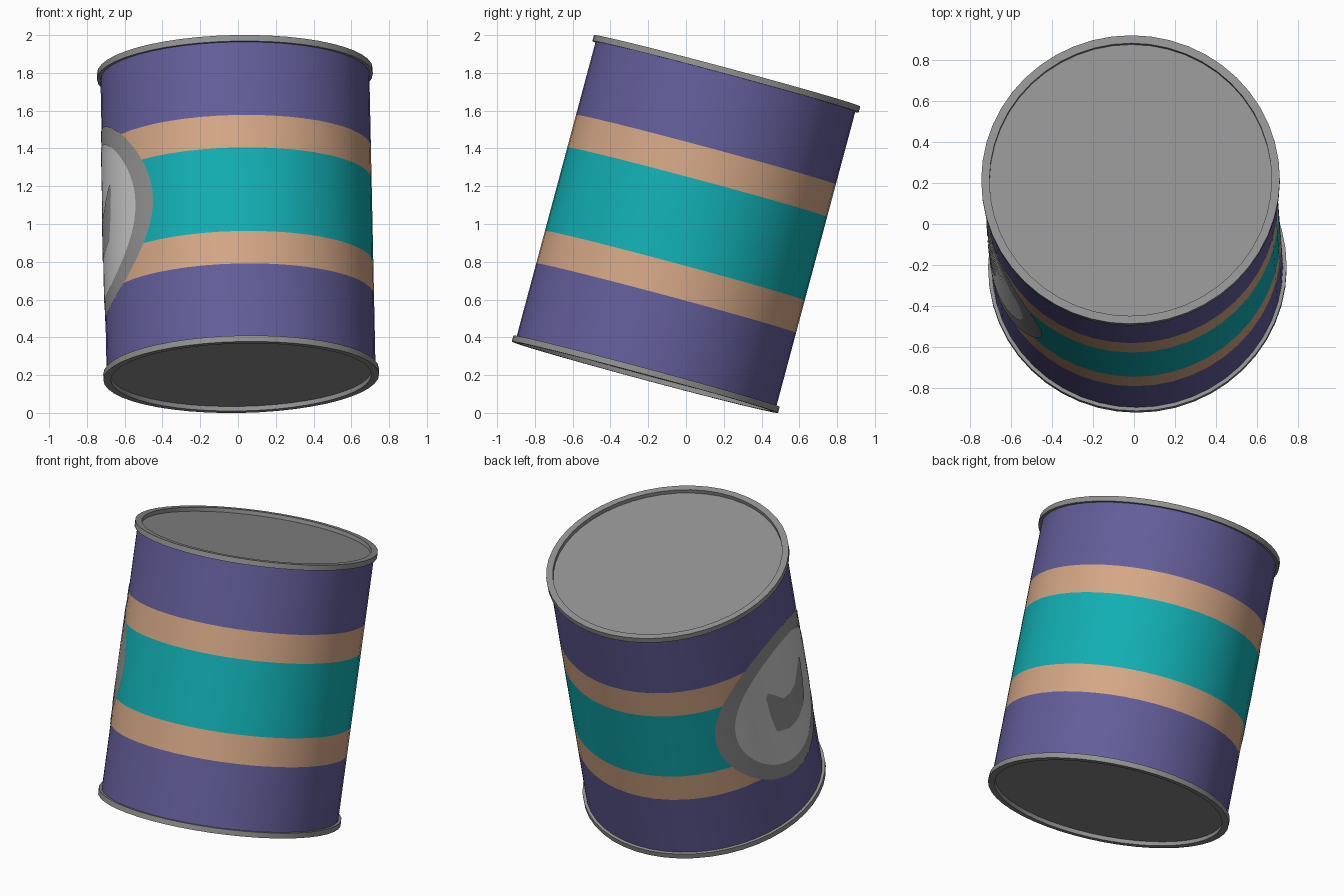
import bpy, bmesh, math
from mathutils import Matrix

if "Cube" in bpy.data.objects:
    bpy.data.objects.remove(bpy.data.objects["Cube"])

SIDES = 48
R = 0.712                      # body radius
# whole can leans back 15 degrees and very slightly to the left
TILT = (Matrix.Translation((0, 0, 1.0)) @ Matrix.Rotation(math.radians(-1.2), 4, 'Y')
        @ Matrix.Rotation(math.radians(-15), 4, 'X'))


def material(name, rgb):
    m = bpy.data.materials.new(name)
    m.diffuse_color = (*rgb, 1)
    m.use_nodes = True
    m.node_tree.nodes["Principled BSDF"].inputs["Base Color"].default_value = m.diffuse_color
    return m


purple = material("purple", (0.127, 0.112, 0.325))
tan = material("tan", (0.67, 0.39, 0.24))
teal = material("teal", (0.006, 0.43, 0.455))
grey = material("grey", (0.29, 0.29, 0.29))
light = material("light grey", (0.60, 0.60, 0.60))


def finish(name, bm, mats):
    mesh = bpy.data.meshes.new(name)
    bm.to_mesh(mesh)
    bm.free()
    for m in mats:
        mesh.materials.append(m)
    ob = bpy.data.objects.new(name, mesh)
    bpy.context.collection.objects.link(ob)
    ob.matrix_world = TILT
    bpy.ops.object.select_all(action='DESELECT')
    ob.select_set(True)
    bpy.context.view_layer.objects.active = ob
    bpy.ops.object.shade_smooth_by_angle(angle=math.radians(30))
    return ob


def lathe(profile):
    """Spin a profile of (radius, height) points around the can axis."""
    bm = bmesh.new()
    pts = [bm.verts.new((r, 0, z)) for r, z in profile]
    edges = [bm.edges.new(p) for p in zip(pts, pts[1:])]
    bmesh.ops.spin(bm, geom=pts + edges, cent=(0, 0, 0), axis=(0, 0, 1),
                   angle=2 * math.pi, steps=SIDES, use_merge=True)
    bmesh.ops.remove_doubles(bm, verts=bm.verts, dist=1e-5)
    bmesh.ops.recalc_face_normals(bm, faces=bm.faces)
    return bm


# striped body, coloured by height
heights = [-0.81, -0.407, -0.229, 0.229, 0.407, 0.81]
bm = lathe([(0, -0.81)] + [(R, h) for h in heights] + [(0, 0.81)])
for f in bm.faces:
    h = abs(f.calc_center_median().z)
    f.material_index = 2 if h < 0.229 else 1 if h < 0.407 else 0
finish("striped_body", bm, [purple, tan, teal])

# rims with recessed lids
for name, s in (("top_lid", 1), ("bottom_lid", -1)):
    prof = [(0, 0.815), (0.69, 0.815), (0.69, 0.84), (0.73, 0.84), (0.73, 0.807), (0, 0.807)]
    finish(name, lathe([(r, s * z) for r, z in prof]), [grey])


def label(name, outline, mid, lift, mat, rings=10):
    """Thin plate projected on the left side of the can, seen flat along its centre."""
    turn = math.radians(-5)

    def wrap(s, h):
        t = math.asin(s / R) + turn
        r = R + lift
        return (-r * math.cos(t), r * math.sin(t), h)

    bm = bmesh.new()
    centre = bm.verts.new(wrap(0, mid))
    prev = None
    n = len(outline)
    for k in range(1, rings + 1):
        q = k / rings
        ring = [bm.verts.new(wrap(s * q, mid + (h - mid) * q)) for s, h in outline]
        for i in range(n):
            j = (i + 1) % n
            if prev:
                bm.faces.new((prev[i], prev[j], ring[j], ring[i]))
            else:
                bm.faces.new((centre, ring[j], ring[i]))
        prev = ring
    # face outward
    bm.normal_update()
    for f in bm.faces:
        c = f.calc_center_median()
        if f.normal.x * c.x + f.normal.y * c.y < 0:
            f.normal_flip()
    finish(name, bm, [mat])


def circle(r, n=64):
    return [(r * math.cos(2 * math.pi * i / n), r * math.sin(2 * math.pi * i / n)) for i in range(n)]


# round emblem: dark disc, light disc, two-eared shape
label("emblem_outer", circle(0.515), 0, 0.003, grey)
label("emblem_inner", circle(0.42), 0, 0.0055, light)

half = [(0, 0.03), (0.07, 0.045), (0.13, 0.11), (0.185, 0.165), (0.205, 0.14),
        (0.19, -0.02), (0.165, -0.14), (0.06, -0.19), (0, -0.195)]
loop = half + [(-s, h) for s, h in half[-2:0:-1]]
fine = []
for (s0, h0), (s1, h1) in zip(loop, loop[1:] + loop[:1]):
    fine += [(s0 + (s1 - s0) * k / 3, h0 + (h1 - h0) * k / 3) for k in range(3)]
label("emblem_shape", fine, -0.05, 0.008, grey, rings=5)
